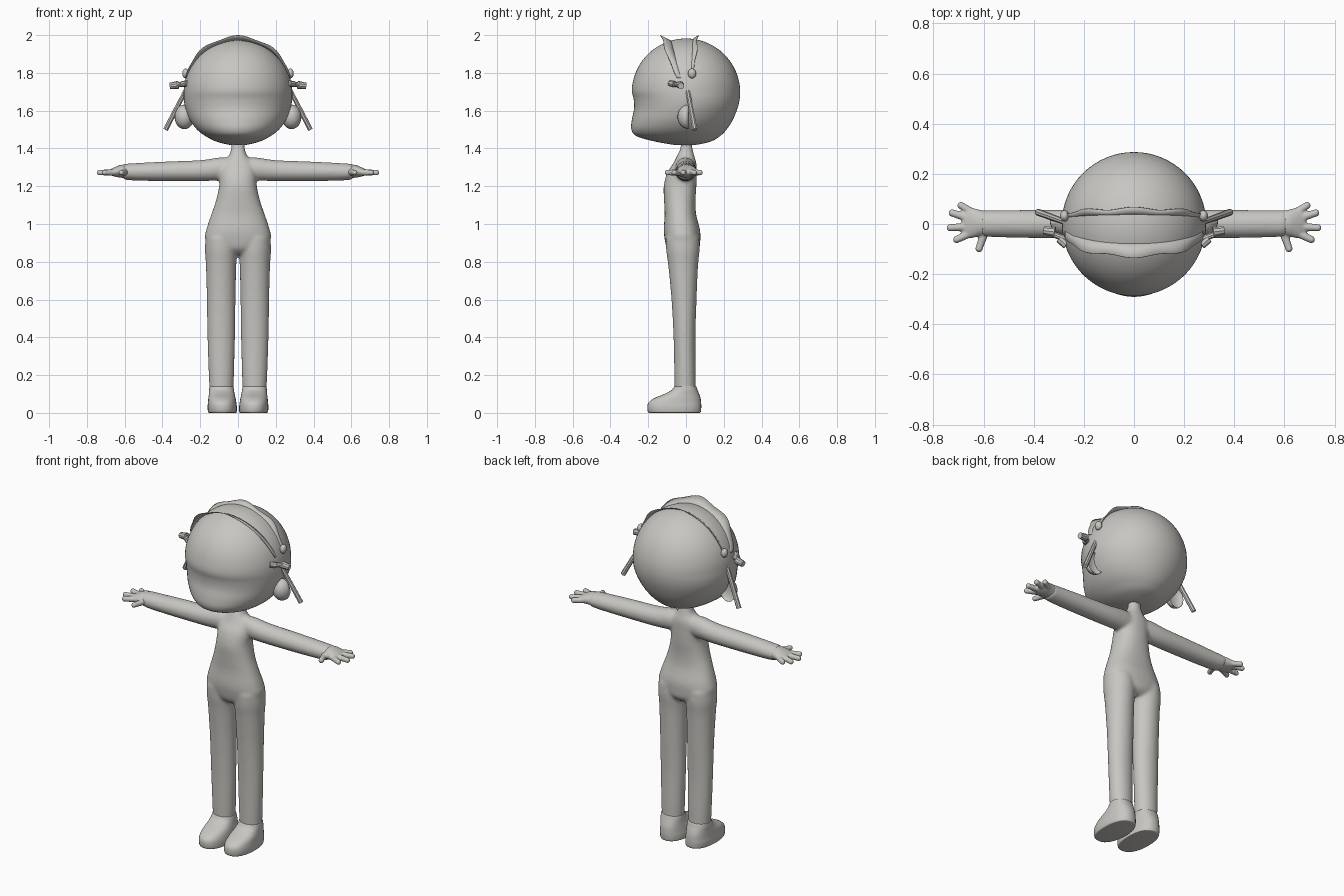
import bpy, bmesh, math
from mathutils import Vector, Matrix

if "Cube" in bpy.data.objects:
    bpy.data.objects.remove(bpy.data.objects["Cube"])

clay = bpy.data.materials.new("clay grey")
clay.diffuse_color = (0.58, 0.565, 0.535, 1)
clay.use_nodes = True
clay.node_tree.nodes["Principled BSDF"].inputs["Base Color"].default_value = clay.diffuse_color


def finish(bm, name):
    bmesh.ops.recalc_face_normals(bm, faces=bm.faces[:])
    me = bpy.data.meshes.new(name)
    bm.to_mesh(me)
    bm.free()
    me.materials.append(clay)
    for p in me.polygons:
        p.use_smooth = True
    ob = bpy.data.objects.new(name, me)
    bpy.context.collection.objects.link(ob)
    return ob


def spline(rows, steps):
    """Catmull-Rom interpolation through rows of numbers."""
    out = []
    for i in range(len(rows) - 1):
        a, b = rows[max(i - 1, 0)], rows[i]
        c, d = rows[i + 1], rows[min(i + 2, len(rows) - 1)]
        for k in range(steps):
            t = k / steps
            out.append([q + .5 * t * (r - p + t * (2*p - 5*q + 4*r - s + t * (3*(q - r) + s - p)))
                        for p, q, r, s in zip(a, b, c, d)])
    return out + [list(rows[-1])]


def loft(bm, rows, axis='z', side=1, power=2.0, steps=4, n=32):
    """Skin rounded rings; each row is (position, a min, a max, b min, b max)."""
    rings = []
    for t, a0, a1, b0, b1 in spline(rows, steps):
        ring = []
        for k in range(n):
            g = 2 * math.pi * k / n
            c, s = math.cos(g), math.sin(g)
            a = (a0 + a1) / 2 + (a1 - a0) / 2 * math.copysign(abs(c) ** (2 / power), c)
            b = (b0 + b1) / 2 + (b1 - b0) / 2 * math.copysign(abs(s) ** (2 / power), s)
            co = (a * side, b, t) if axis == 'z' else (t * side, a, b)
            ring.append(bm.verts.new(co))
        rings.append(ring)
    for r, q in zip(rings, rings[1:]):
        for k in range(n):
            bm.faces.new((r[k], r[(k + 1) % n], q[(k + 1) % n], q[k]))
    bm.faces.new(rings[0][::-1])
    bm.faces.new(rings[-1])


def rod(bm, p, q, r1, r2, side=1, segs=12):
    p, q = (Vector((v[0] * side, v[1], v[2])) for v in (p, q))
    rot = (q - p).to_track_quat('Z', 'Y').to_matrix().to_4x4()
    bmesh.ops.create_cone(bm, cap_ends=True, segments=segs, radius1=r1, radius2=r2,
                          depth=(q - p).length, matrix=Matrix.Translation((p + q) / 2) @ rot)


def ball(bm, c, r, side=1):
    m = Matrix.Translation((c[0] * side, c[1], c[2])) @ Matrix.Diagonal((*r, 1))
    return bmesh.ops.create_uvsphere(bm, u_segments=20, v_segments=12, radius=1, matrix=m)['verts']


def fuse(ob, voxel, rounds):
    m = ob.modifiers.new("fuse", 'REMESH')
    m.mode = 'VOXEL'
    m.voxel_size = voxel
    m.use_smooth_shade = True
    s = ob.modifiers.new("soften", 'SMOOTH')
    s.factor = .5
    s.iterations = rounds


# Head: round skull with a full, forward chin
bm = bmesh.new()
low = [(1.418, .01, -.02, .02), (1.42, .05, -.07, .06), (1.438, .12, -.17, .135),
       (1.465, .172, -.262, .18), (1.5, .217, -.289, .215), (1.55, .254, -.287, .247),
       (1.61, .278, -.275, .272), (1.66, .287, -.277, .284)]
rows = [(z, -w, w, f, b) for z, w, f, b in low]
for deg in (2, 12, 24, 36, 48, 60, 72, 82, 89.5):
    g = math.radians(deg)
    r = .287 * math.cos(g)
    rows.append((1.695 + .287 * math.sin(g), -r, r, -r, r))
loft(bm, rows, n=64)
finish(bm, "head")

# Body: torso, legs and arms fused into one soft skin
bm = bmesh.new()
torso = [(.84, .05, -.07, .04), (.87, .13, -.1, .07), (.92, .174, -.113, .076),
         (.97, .168, -.118, .074), (1.05, .142, -.113, .054), (1.12, .118, -.116, .05),
         (1.2, .1, -.118, .055), (1.27, .097, -.1, .056), (1.32, .085, -.068, .055),
         (1.36, .05, -.048, .044), (1.4, .036, -.03, .034), (1.45, .035, -.025, .03)]
loft(bm, [(z, -w, w, f, b) for z, w, f, b in torso], power=2.3)
leg = [(.1, .026, .15, -.06, .052), (.2, .021, .155, -.062, .052), (.4, .016, .162, -.066, .05),
       (.6, .013, .165, -.077, .056), (.78, .009, .17, -.094, .064),
       (.86, .004, .175, -.105, .072), (.93, .01, .172, -.108, .07)]
arm = [(.03, -.055, .045, 1.235, 1.35), (.1, -.058, .052, 1.23, 1.352),
       (.2, -.057, .056, 1.227, 1.338), (.4, -.056, .056, 1.227, 1.33),
       (.55, -.053, .055, 1.23, 1.322), (.61, -.05, .055, 1.236, 1.318)]
for s in (1, -1):
    loft(bm, leg, side=s)
    loft(bm, arm, 'x', side=s)
fuse(finish(bm, "body"), .009, 7)

# Hands: flattened palm with splayed fingers
palm = [(.585, -.045, .05, 1.24, 1.315), (.62, -.05, .058, 1.245, 1.313),
        (.65, -.056, .064, 1.25, 1.302), (.675, -.05, .056, 1.258, 1.29),
        (.685, -.035, .04, 1.264, 1.283)]
fingers = [((.63, .035), (.69, .074)), ((.65, .02), (.725, .044)),
           ((.65, -.01), (.733, -.015)), ((.64, -.03), (.707, -.062)),
           ((.595, -.03), (.618, -.098))]
for s, label in ((1, "left"), (-1, "right")):
    bm = bmesh.new()
    loft(bm, palm, 'x', side=s)
    for a, b in fingers:
        rod(bm, (*a, 1.274), (*b, 1.272), .018, .0145, s)
        ball(bm, (*b, 1.272), (.015,) * 3, s)
    fuse(finish(bm, label + "_hand"), .005, 3)

# Shoes: flat sole, rounded toe, sloping up to the ankle
shoe = [(0, .012, .15, -.19, .07), (.004, .007, .158, -.201, .078), (.03, .006, .161, -.205, .081),
        (.055, .009, .159, -.198, .08), (.078, .013, .157, -.168, .077), (.1, .018, .154, -.115, .07),
        (.12, .021, .153, -.078, .062), (.14, .024, .151, -.062, .055)]
for s, label in ((1, "left"), (-1, "right")):
    bm = bmesh.new()
    loft(bm, shoe, side=s, power=2.3)
    ob = finish(bm, label + "_shoe")

# Side pieces: cupped ears, hanging bars, pegs and band knobs
for s, label in ((1, "left"), (-1, "right")):
    bm = bmesh.new()
    for v in ball(bm, (.284, 0, 1.567), (.052, .06, .065), s):
        v.co.y = .015 + (v.co.y if v.co.y < 0 else -.45 * v.co.y)
    finish(bm, label + "_ear")

    bm = bmesh.new()
    rod(bm, (.275, .008, 1.71), (.383, .047, 1.5), .012, .014, s, 8)
    finish(bm, label + "_hanging_bar").data.shade_flat()

    bm = bmesh.new()
    rod(bm, (.27, -.062, 1.74), (.325, -.04, 1.738), .014, .012, s, 10)
    rod(bm, (.315, -.032, 1.737), (.36, -.026, 1.731), .021, .017, s, 10)
    rod(bm, (.27, -.085, 1.745), (.298, -.06, 1.74), .016, .016, s, 8)
    finish(bm, label + "_peg").data.shade_flat()

    bm = bmesh.new()
    ball(bm, (.277, .032, 1.797), (.018, .022, .026), s)
    finish(bm, label + "_band_knob")


# Two wavy frills arching over the head
def frill(name, base_side, base_top, rim_side, rim_top, lean):
    bm = bmesh.new()
    prev = None
    n = 48
    for i in range(n + 1):
        g = math.radians(-74 + 148 * i / n)
        k = max(0, (math.cos(g) - .27) / .73) ** .8
        wave = .005 * math.cos(9 * g) * min(1, 3 * (1 - abs(2 * i / n - 1)))
        row = []
        for t in (0, .5, 1):
            y = (1 - t) * (base_side + (base_top - base_side) * k) \
                + t * (rim_side + (rim_top - rim_side) * k + lean * wave)
            y += -lean * .006 * k * t * (1 - t) * 4
            r = (math.sqrt(.287 ** 2 - y * y) - .004) * (1 - t) + t * (.288 + .012 * k ** .5 + wave)
            row.append(bm.verts.new((r * math.sin(g), y, 1.695 + r * math.cos(g))))
        if prev:
            for j in (0, 1):
                bm.faces.new((prev[j], row[j], row[j + 1], prev[j + 1]))
        prev = row
    ob = finish(bm, name)
    m = ob.modifiers.new("thickness", 'SOLIDIFY')
    m.thickness = .003


frill("front_frill", -.012, -.073, -.045, -.13, -1)
frill("back_frill", .018, .034, .035, .062, 1)
